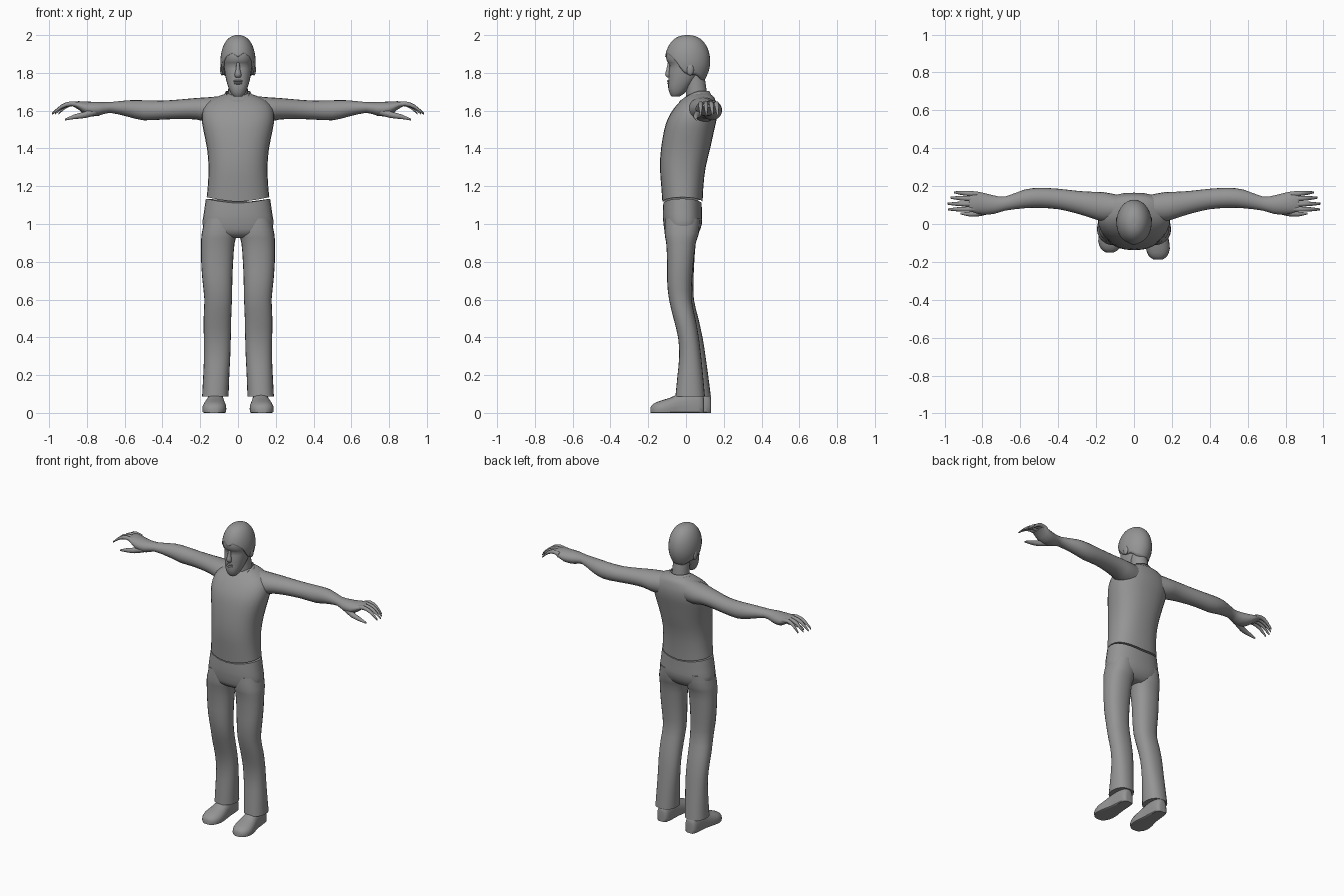
import bpy, bmesh, math
from mathutils import Vector

if "Cube" in bpy.data.objects:
    bpy.data.objects.remove(bpy.data.objects["Cube"])

grey = bpy.data.materials.new("plain_grey")
grey.diffuse_color = (0.3, 0.3, 0.3, 1)
grey.use_nodes = True
grey.node_tree.nodes["Principled BSDF"].inputs["Base Color"].default_value = grey.diffuse_color


def finish(name, bm, angle=50):
    bmesh.ops.recalc_face_normals(bm, faces=bm.faces)
    me = bpy.data.meshes.new(name)
    bm.to_mesh(me)
    bm.free()
    ob = bpy.data.objects.new(name, me)
    bpy.context.collection.objects.link(ob)
    me.materials.append(grey)
    bpy.ops.object.select_all(action='DESELECT')
    ob.select_set(True)
    bpy.context.view_layer.objects.active = ob
    bpy.ops.object.shade_smooth_by_angle(angle=math.radians(angle))
    return ob


def ring(c, u, v, n=20, p=1.0):
    """Closed superellipse around c, spanned by u and v; p < 1 is boxier."""
    c, u, v = Vector(c), Vector(u), Vector(v)
    pts = []
    for i in range(n):
        a = 2 * math.pi * i / n
        co, si = math.cos(a), math.sin(a)
        pts.append(c + u * math.copysign(abs(co) ** p, co)
                   + v * math.copysign(abs(si) ** p, si))
    return pts


def loft(name, rings, caps=True, steps=2, angle=50):
    """Skin a smooth surface through rings with equal point counts."""
    fine = []
    for k in range(len(rings) - 1):
        quad = [rings[max(k - 1, 0)], rings[k], rings[k + 1], rings[min(k + 2, len(rings) - 1)]]
        for s in range(steps):
            t = s / steps
            fine.append([0.5 * (2 * b + (c - a) * t + (2 * a - 5 * b + 4 * c - d) * t * t
                                + (3 * b - a - 3 * c + d) * t ** 3) for a, b, c, d in zip(*quad)])
    fine.append(rings[-1])
    bm = bmesh.new()
    vs = [[bm.verts.new(p) for p in r] for r in fine]
    n = len(vs[0])
    for lo, hi in zip(vs, vs[1:]):
        for i in range(n):
            bm.faces.new((lo[i], lo[(i + 1) % n], hi[(i + 1) % n], hi[i]))
    if caps:
        bm.faces.new(vs[0])
        bm.faces.new(vs[-1])
    return finish(name, bm, angle)


def upright(rows, p=1.0, n=24, dy=0.0):
    """Horizontal rings from rows of z, x min, x max, y front, y back."""
    return [ring(((a + b) / 2, (f + k) / 2 + dy, z), ((b - a) / 2, 0, 0),
                 (0, (k - f) / 2, 0), n, p) for z, a, b, f, k in rows]


def sym(rows):
    return [(z, -w, w, f, k) for z, w, f, k in rows]


def tube(name, pts, radii):
    loft(name, [ring(p, (0, r, 0), (0, 0, r), 10) for p, r in zip(pts, radii)])


def ball(name, c, size):
    bm = bmesh.new()
    bmesh.ops.create_uvsphere(bm, u_segments=12, v_segments=8, radius=1)
    for v in bm.verts:
        v.co = Vector(a + b * s for a, b, s in zip(c, v.co, size))
    finish(name, bm)


# Shirt, with a hem that rises at the hips
rings = upright(sym([
    (1.118, .166, -.125, .088), (1.2, .160, -.131, .092), (1.3, .156, -.138, .104),
    (1.4, .164, -.132, .128), (1.5, .184, -.115, .150), (1.56, .192, -.095, .163),
    (1.61, .185, -.065, .165), (1.645, .160, -.035, .158), (1.672, .115, -.005, .148),
    (1.69, .065, .02, .125)]), .85, 28)
for p in rings[0]:
    p.z += .024 * abs(p.x / .166) ** 1.5
loft("shirt", rings)

# Shirt collar, dipping to a V at the front
rings = [ring((0, .045, 1.66), (.088, 0, 0), (0, .1, 0), 24),
         ring((0, .045, 1.703), (.066, 0, 0), (0, .078, 0), 24)]
for r in rings:
    for p in r:
        p.z -= .055 * max(0, (.06 - p.y) / .1) ** 1.2
collar = loft("collar", rings, False)
collar.modifiers.new("thickness", 'SOLIDIFY').thickness = .006

# Trouser seat
rings = upright(sym([
    (.925, .10, -.07, .035), (.95, .165, -.108, .065), (1.0, .187, -.119, .084),
    (1.05, .182, -.123, .084), (1.11, .170, -.12, .083)]), .85, 28)
for p in rings[-1]:
    p.z += .024 * abs(p.x / .17) ** 1.5
loft("trouser_seat", rings)

# Neck and head
loft("neck", upright(sym([(1.62, .058, 0, .115), (1.70, .052, .0, .11), (1.80, .05, -.01, .095)])))
loft("head", upright(sym([
    (1.675, .022, -.076, -.035), (1.69, .036, -.086, -.01), (1.72, .050, -.094, .015),
    (1.76, .062, -.093, .05), (1.80, .070, -.092, .08), (1.842, .076, -.087, .10),
    (1.868, .080, -.104, .11), (1.92, .079, -.10, .11), (1.965, .055, -.06, .08)]), .88))
loft("nose", upright(sym([(1.775, .012, -.10, -.08), (1.79, .018, -.111, -.08),
                          (1.82, .011, -.104, -.08), (1.858, .008, -.096, -.08)]), n=10))
for z in (1.745, 1.757):
    ball("lip", (0, -.091, z), (.024, .009, .006))

# Hair shell with a hairline that varies around the head
line = [(0, 1.885), (20, 1.905), (40, 1.89), (58, 1.865), (78, 1.805), (92, 1.79),
        (115, 1.79), (140, 1.765), (180, 1.755)]


def hairline(a):
    for (a0, z0), (a1, z1) in zip(line, line[1:]):
        if a <= a1:
            return z0 + (z1 - z0) * (a - a0) / (a1 - a0)
    return line[-1][1]


rings = []
for k in range(9):
    t = math.sin(k / 8 * math.pi / 2)
    r = []
    for i in range(36):
        a = i * 10
        zb = hairline(min(a, 360 - a))
        z = zb + (1.9995 - zb) * t
        d = z - 1.86
        s = (1 - (d / .14) ** 2) ** .42 if d > 0 else 1 - 25 * d * d
        r.append(Vector((.093 * s * math.sin(math.radians(a)),
                         .008 - .12 * s * math.cos(math.radians(a)), z)))
    rings.append(r)
hair = loft("hair", rings, False)
bm = bmesh.new()
bm.from_mesh(hair.data)
bmesh.ops.holes_fill(bm, edges=[e for e in bm.edges if e.is_boundary and e.verts[0].co.z > 1.98])
bm.to_mesh(hair.data)
bm.free()
hair.modifiers.new("thickness", 'SOLIDIFY').thickness = .012

for s, side in ((1, "right"), (-1, "left")):
    ball(side + "_ear", (s * .084, .022, 1.818), (.011, .02, .032))

    # Arm down to the palm: x, y centre, z centre, y radius, z radius
    arm = [(.09, .085, 1.605, .07, .072), (.16, .09, 1.605, .078, .066),
           (.22, .10, 1.61, .070, .057), (.30, .115, 1.608, .060, .052),
           (.40, .132, 1.603, .054, .050), (.50, .138, 1.602, .053, .053),
           (.58, .132, 1.611, .049, .044), (.68, .108, 1.617, .037, .028),
           (.74, .102, 1.609, .049, .037), (.80, .108, 1.611, .058, .037),
           (.845, .116, 1.628, .056, .022), (.87, .118, 1.633, .048, .013)]
    loft(side + "_arm", [ring((s * x, y, z), (0, a, 0), (0, 0, b)) for x, y, z, a, b in arm])

    # Curled fingers and thumb
    for y, y_tip, tip in ((.158, .167, .95), (.132, .139, .97), (.105, .107, .985), (.079, .077, .982)):
        pts = [(s * (.83 + (tip - .83) * t), y + (y_tip - y) * t, z)
               for t, z in ((0, 1.628), (.35, 1.637), (.68, 1.622), (1, 1.583))]
        tube(side + "_finger", pts, (.014, .013, .011, .005))
    tube(side + "_thumb", [(s * .75, .08, 1.597), (s * .81, .06, 1.578),
                           (s * .865, .052, 1.568), (s * .915, .056, 1.553)], (.022, .018, .013, .005))

    # Trouser leg, the left one set slightly back: z, inner x, outer x, y front, y back
    back = .035 if s < 0 else 0
    leg = [(1.03, .01, .175, -.11, .075), (.95, .006, .192, -.113, .068), (.9, .018, .195, -.105, .052),
           (.8, .026, .195, -.10, .04), (.7, .03, .188, -.10, .032), (.6, .032, .178, -.09, .03),
           (.5, .036, .182, -.066, .05), (.4, .038, .181, -.042, .068), (.3, .041, .180, -.036, .08),
           (.2, .046, .184, -.045, .09), (.088, .050, .190, -.056, .10)]
    rows = [(z, s * a, s * b, f + back * max(0, 1 - z / .9), k + back * max(0, 1 - z / .9))
            for z, a, b, f, k in leg]
    loft(side + "_trouser_leg", upright(rows, .88))

    # Shoe with a flat sole: y, x centre, half width, height
    shoe = [(.095, .118, .02, .07), (.085, .118, .036, .10), (.04, .118, .044, .12),
            (-.03, .12, .050, .105), (-.08, .123, .060, .082), (-.13, .126, .063, .066),
            (-.17, .127, .048, .05), (-.188, .127, .022, .03)]
    rings = []
    for y, x, w, h in shoe:
        r = ring((s * x, y + back * 1.1, h * .3), (w, 0, 0), (0, 0, h * .7), 20, .85)
        for p in r:
            p.z = max(p.z, 0)
        rings.append(r)
    loft(side + "_shoe", rings, angle=40)
